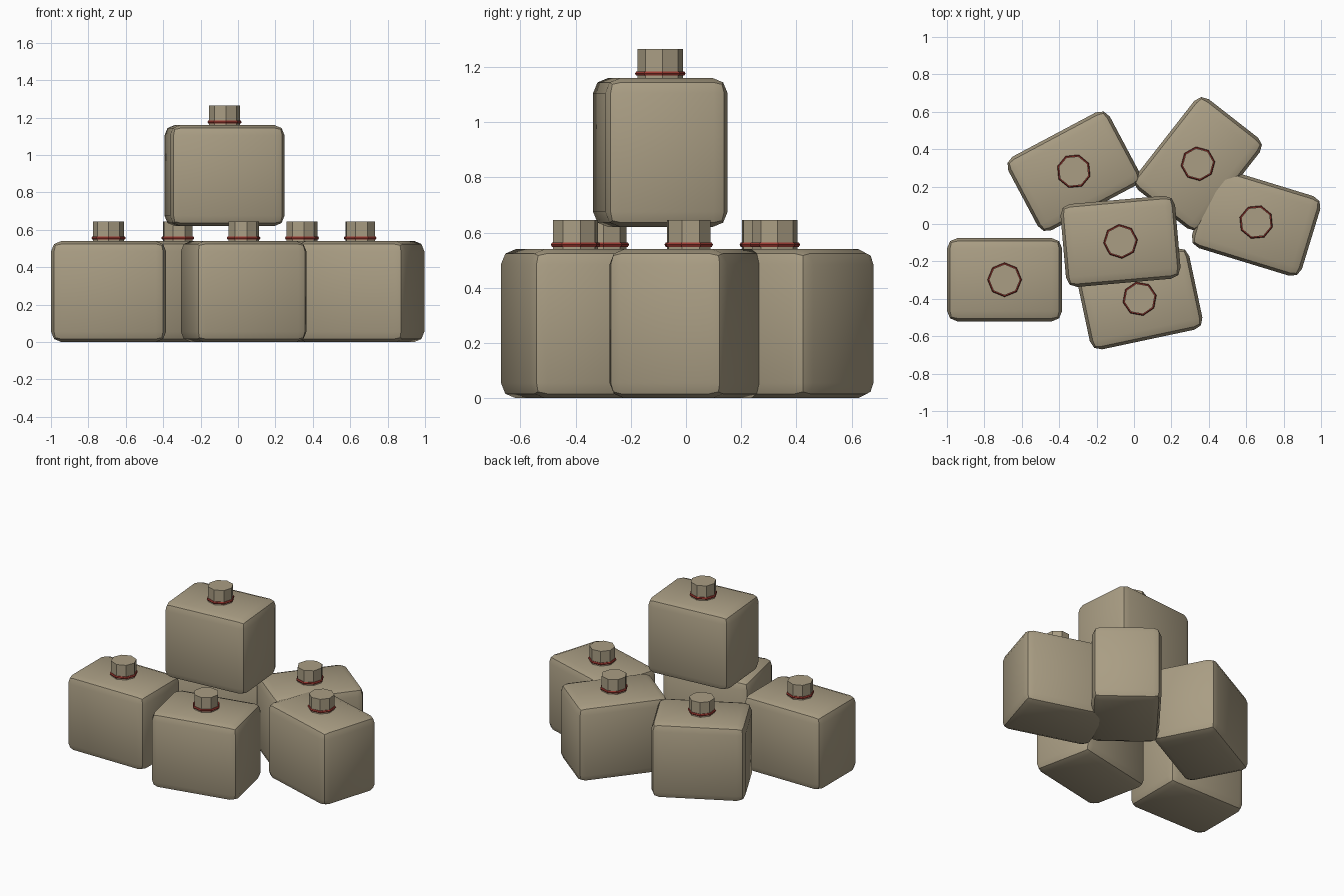
import bpy
from math import radians, pi, cos, sin

if "Cube" in bpy.data.objects:
    bpy.data.objects.remove(bpy.data.objects["Cube"])


def material(name, rgb):
    m = bpy.data.materials.new(name)
    m.diffuse_color = (*rgb, 1)
    m.use_nodes = True
    m.node_tree.nodes["Principled BSDF"].inputs["Base Color"].default_value = m.diffuse_color
    return m


TAN = material("tan", (0.40, 0.34, 0.23))
RED = material("red", (0.33, 0.04, 0.03))


def finish(name, mat):
    ob = bpy.context.object
    ob.name = name
    ob.data.materials.append(mat)
    return ob


def canister(label, x, y, z, angle):
    rot = (0, 0, radians(angle))
    # rounded body
    bpy.ops.mesh.primitive_cube_add(size=1, location=(x, y, z + 0.27), rotation=rot)
    body = finish(label + "_body", TAN)
    body.scale = (0.615, 0.445, 0.54)
    bpy.ops.object.transform_apply(location=False, rotation=False, scale=True)
    bevel = body.modifiers.new("round", "BEVEL")
    bevel.width = 0.055
    bevel.segments = 2
    bpy.ops.object.modifier_apply(modifier="round")
    bpy.ops.object.shade_smooth_by_angle(angle=radians(30))
    # eight-sided cap
    bpy.ops.mesh.primitive_cylinder_add(vertices=8, radius=0.083, depth=0.12,
                                        location=(x, y, z + 0.585), rotation=rot)
    finish(label + "_cap", TAN)
    # red seal ring around the cap
    bpy.ops.mesh.primitive_torus_add(major_segments=8, minor_segments=6,
                                     major_radius=0.083, minor_radius=0.009,
                                     location=(x, y, z + 0.556), rotation=rot)
    finish(label + "_seal", RED)


# ring of five canisters with one stacked on top
for label, x, y, z, angle in [
    ("left_canister", -0.692, -0.298, 0, 0),
    ("back_left_canister", -0.322, 0.282, 0, 28),
    ("back_right_canister", 0.342, 0.322, 0, 52),
    ("right_canister", 0.653, 0.01, 0, -17),
    ("front_canister", 0.03, -0.40, 0, 12),
    ("top_canister", -0.072, -0.093, 0.62, 5),
]:
    canister(label, x, y, z, angle)
